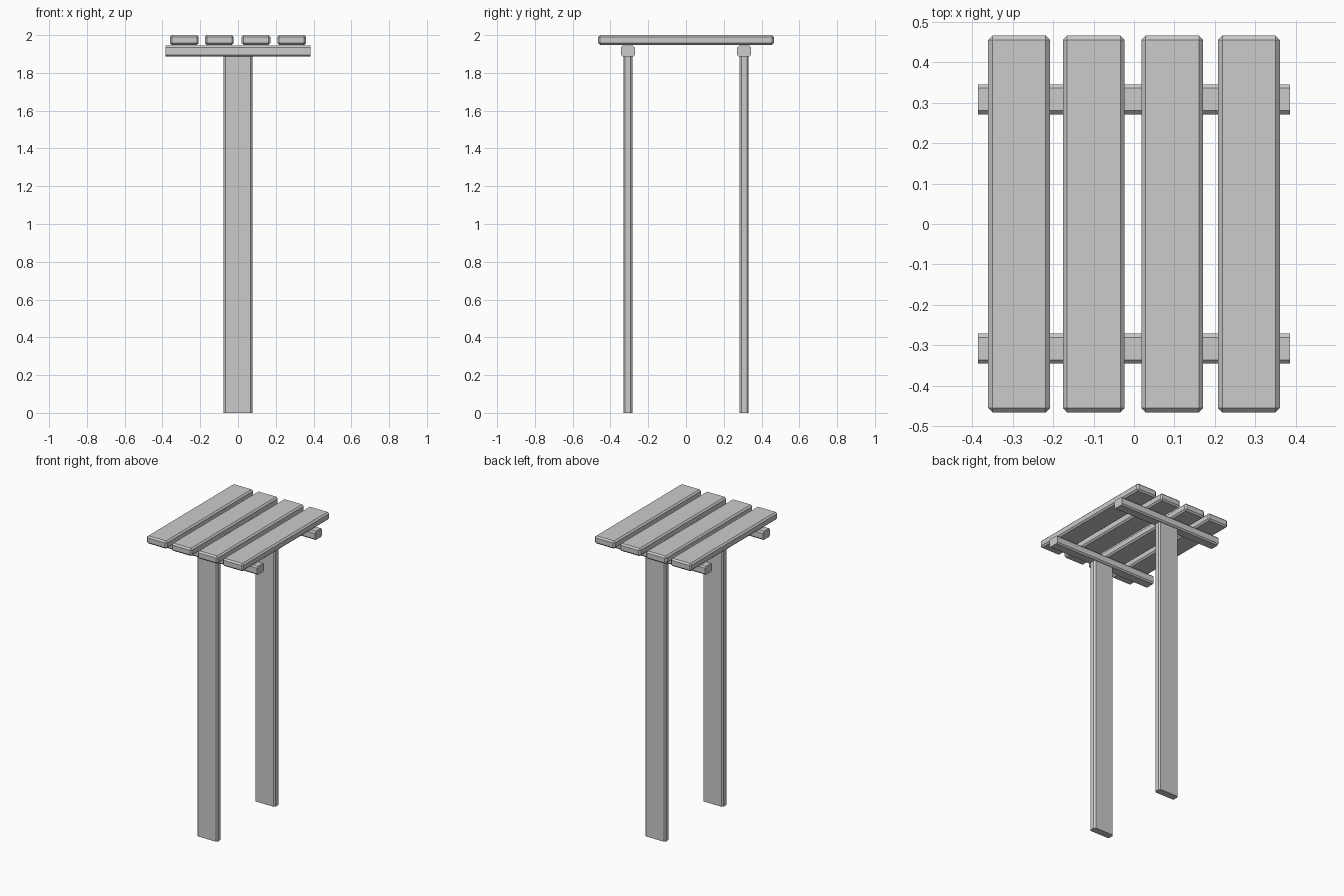
import bpy
import bmesh
from mathutils import Vector

if "Cube" in bpy.data.objects:
    bpy.data.objects.remove(bpy.data.objects["Cube"])


def board(name, centre, size, bevel, axis=None):
    """Chamfered board; axis limits the chamfer to edges running along it."""
    bm = bmesh.new()
    bmesh.ops.create_cube(bm, size=1)
    bmesh.ops.scale(bm, vec=size, verts=bm.verts)
    edges = [e for e in bm.edges
             if axis is None or abs((e.verts[0].co - e.verts[1].co)[axis]) > 1e-4]
    bmesh.ops.bevel(bm, geom=edges, offset=bevel, segments=1,
                    profile=0.5, affect='EDGES')
    bmesh.ops.translate(bm, vec=Vector(centre), verts=bm.verts)
    mesh = bpy.data.meshes.new(name)
    bm.to_mesh(mesh)
    bm.free()
    obj = bpy.data.objects.new(name, mesh)
    bpy.context.collection.objects.link(obj)
    return obj


# Top slats running front to back
for i, x in enumerate((-0.284, -0.099, 0.095, 0.284)):
    board(f"top_slat_{i + 1}", (x, 0, 1.974), (0.152, 0.93, 0.052), 0.01)

# Cross rails and plank legs, front and back
for side, y in (("front", -0.308), ("back", 0.308)):
    board(f"{side}_rail", (0, y, 1.9155), (0.77, 0.074, 0.057), 0.009, axis=0)
    board(f"{side}_leg", (0, y, 0.9435), (0.152, 0.048, 1.887), 0.009, axis=2)
